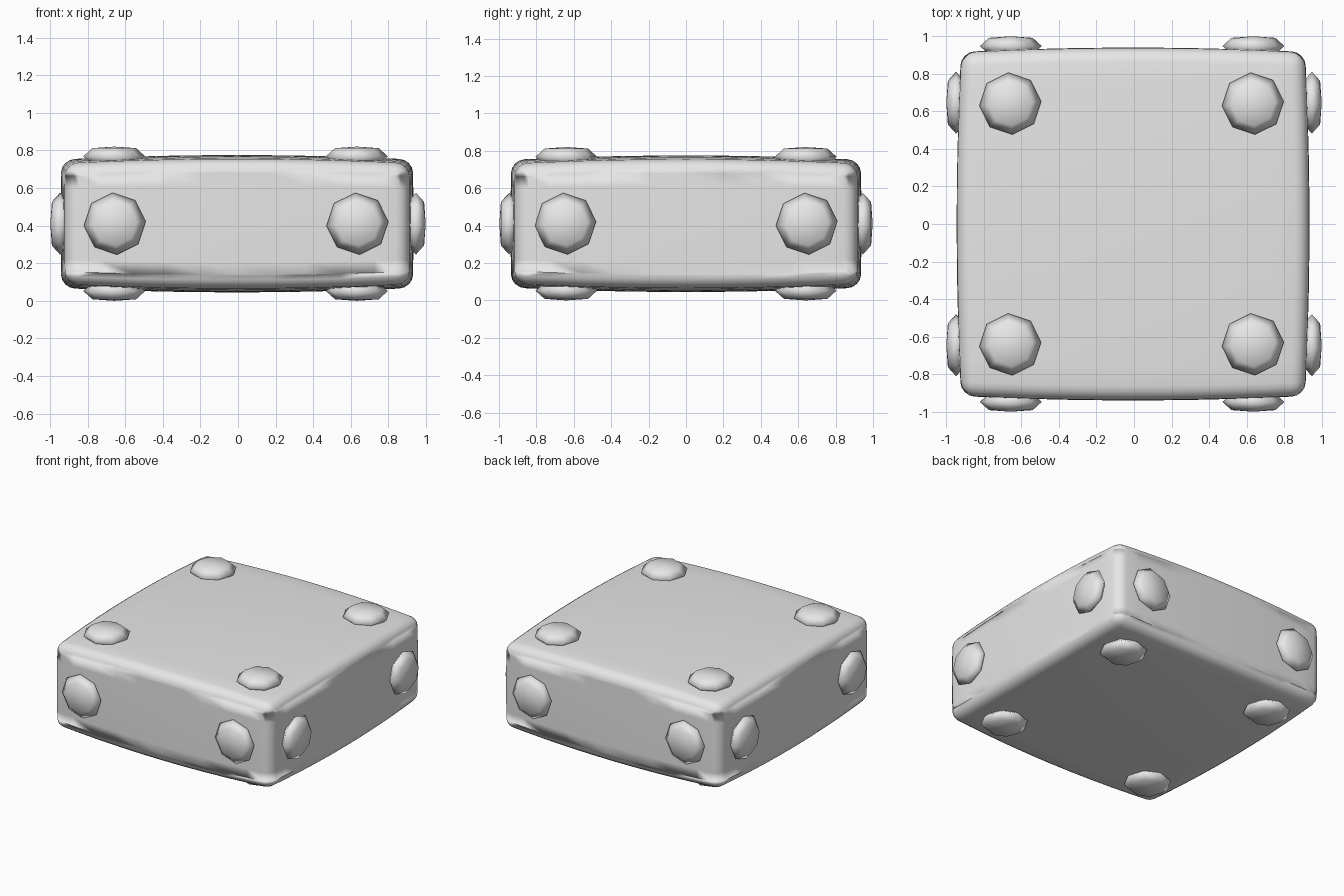
import bpy, bmesh, math
from mathutils import Matrix, Vector

cube = bpy.data.objects.get("Cube")
if cube:
    bpy.data.objects.remove(cube, do_unlink=True)

# One grey for everything
grey = bpy.data.materials.new("plain_grey")
grey.use_nodes = True
colour = (0.8, 0.8, 0.8, 1)
grey.diffuse_color = colour
for node in grey.node_tree.nodes:
    if node.type == 'BSDF_PRINCIPLED':
        node.inputs["Base Color"].default_value = colour

MID_Z = 0.41
HALF = Vector((0.938, 0.938, 0.365))
BULGE = 0.027


def finish(name, bm):
    """Turn a bmesh into a smooth grey object."""
    bmesh.ops.recalc_face_normals(bm, faces=bm.faces[:])
    for face in bm.faces:
        face.smooth = True
    mesh = bpy.data.meshes.new(name)
    bm.to_mesh(mesh)
    bm.free()
    mesh.materials.append(grey)
    obj = bpy.data.objects.new(name, mesh)
    bpy.context.collection.objects.link(obj)
    return obj


# Body: a flat block with rounded edges and gently bulging faces
bm = bmesh.new()
bmesh.ops.create_cube(bm, size=2)
bmesh.ops.scale(bm, vec=HALF, verts=bm.verts[:])
bmesh.ops.subdivide_edges(bm, edges=bm.edges[:], cuts=9, use_grid_fill=True)
sharp = [e for e in bm.edges if e.calc_face_angle(0) > 1]
bmesh.ops.bevel(bm, geom=sharp, offset=0.085, segments=4, profile=0.5,
                affect='EDGES', clamp_overlap=True)
for v in bm.verts:
    x, y, z = v.co
    co = Vector((x, y, z))
    for i in range(3):
        drop = BULGE * (co.length_squared - co[i] ** 2)
        v.co[i] = co[i] * (1 - drop / HALF[i])
body = finish("body", bm)
body.location = (-0.005, 0, MID_Z)


# Studs: eight-sided flattened domes, half sunk into the body
def stud(name, centre, normal):
    bm = bmesh.new()
    bmesh.ops.create_uvsphere(bm, u_segments=8, v_segments=4, radius=1)
    for v in bm.verts:
        height = math.copysign(math.sqrt(abs(v.co.z)), v.co.z)
        v.co = (v.co.x * 0.165, v.co.y * 0.165, height * 0.052)
    turn = Matrix.Rotation(math.radians(4), 4, 'Z')
    aim = Vector(normal).to_track_quat('Z', 'Y').to_matrix().to_4x4()
    place = Matrix.Translation(centre)
    bmesh.ops.transform(bm, matrix=place @ aim @ turn, verts=bm.verts[:])
    finish(name, bm)


SIDE = 0.946    # dome equator on the four sides
CAP = 0.358     # dome equator on the top and bottom
for a in (-1, 1):
    across = 0.645 * a
    hand = "left" if a > 0 else "right"
    depth = "back" if a > 0 else "front"
    for s in (-1, 1):
        side = "left" if s > 0 else "right"
        end = "back" if s > 0 else "front"
        stud(f"{end}_stud_{hand}", (across - 0.01, s * SIDE, MID_Z), (0, s, 0))
        stud(f"{side}_stud_{depth}", (s * SIDE, across, MID_Z), (s, 0, 0))
        for t in (-1, 1):
            face = "top" if t > 0 else "bottom"
            stud(f"{face}_stud_{end}_{hand}",
                 (across - 0.013, s * 0.64, MID_Z + t * CAP), (0, 0, t))
